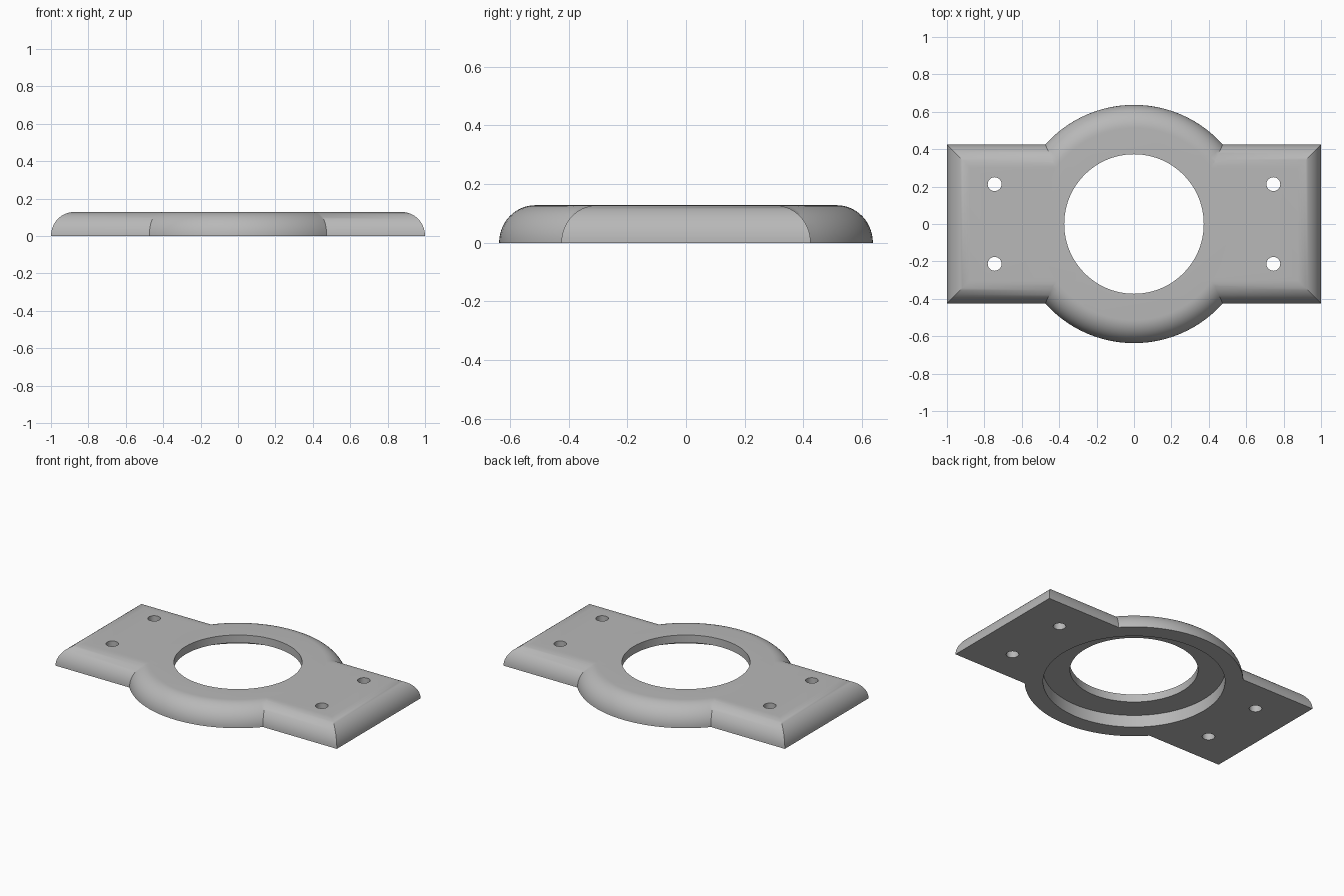
import bpy, bmesh, math

if "Cube" in bpy.data.objects:
    bpy.data.objects.remove(bpy.data.objects["Cube"])

HEIGHT, ROUND = 0.128, 0.123
DISC_R, BORE_R, RECESS_R, RECESS_Z = 0.637, 0.373, 0.53, 0.078

grey = bpy.data.materials.new("plain grey")
grey.use_nodes = True
colour = (0.48, 0.48, 0.48, 1)
grey.diffuse_color = colour
grey.node_tree.nodes["Principled BSDF"].inputs["Base Color"].default_value = colour


def stack(name, rings):
    """Closed solid skinned through a list of equal point rings."""
    bm = bmesh.new()
    loops = [[bm.verts.new(p) for p in ring] for ring in rings]
    n = len(loops[0])
    for a, b in zip(loops, loops[1:]):
        for i in range(n):
            j = (i + 1) % n
            bm.faces.new((a[i], a[j], b[j], b[i]))
    bm.faces.new(loops[0][::-1])
    bm.faces.new(loops[-1])
    mesh = bpy.data.meshes.new(name)
    bm.to_mesh(mesh)
    bm.free()
    mesh.materials.append(grey)
    ob = bpy.data.objects.new(name, mesh)
    bpy.context.collection.objects.link(ob)
    return ob


def circle(r, z, x=0, y=0, n=96):
    return [(x + r * math.cos(math.tau * i / n),
             y + r * math.sin(math.tau * i / n), z) for i in range(n)]


def rectangle(hx, hy, z):
    return [(-hx, -hy, z), (hx, -hy, z), (hx, hy, z), (-hx, hy, z)]


def combine(target, other, operation):
    mod = target.modifiers.new(operation.lower(), "BOOLEAN")
    mod.operation, mod.solver, mod.object = operation, "EXACT", other
    bpy.context.view_layer.objects.active = target
    bpy.ops.object.modifier_apply(modifier=mod.name)
    bpy.data.objects.remove(other)


# Quarter-round edge: inset and height pairs
STEPS = 14
edge = [(ROUND * (1 - math.cos(t)), HEIGHT * math.sin(t))
        for t in (math.pi / 2 * i / STEPS for i in range(STEPS + 1))]

# Rectangular flange with mitred rounded edges, joined to the round hub
plate = stack("mounting_plate", [rectangle(1 - d, 0.425 - d, z) for d, z in edge])
hub = stack("round_hub", [circle(DISC_R - d, z) for d, z in edge])
combine(plate, hub, "UNION")

# Central bore and the wider recess underneath
combine(plate, stack("bore", [circle(BORE_R, -0.1), circle(BORE_R, 0.3)]), "DIFFERENCE")
combine(plate, stack("recess", [circle(RECESS_R, -0.1), circle(RECESS_R, RECESS_Z)]), "DIFFERENCE")

# Four screw holes
for sx in (-1, 1):
    for sy in (-1, 1):
        hole = [circle(0.037, z, sx * 0.745, sy * 0.213, 32) for z in (-0.1, 0.3)]
        combine(plate, stack("screw_hole", hole), "DIFFERENCE")

# Smooth rounded surfaces, crisp rims
bpy.ops.object.select_all(action="DESELECT")
plate.select_set(True)
bpy.context.view_layer.objects.active = plate
bpy.ops.object.shade_smooth_by_angle(angle=math.radians(30))
